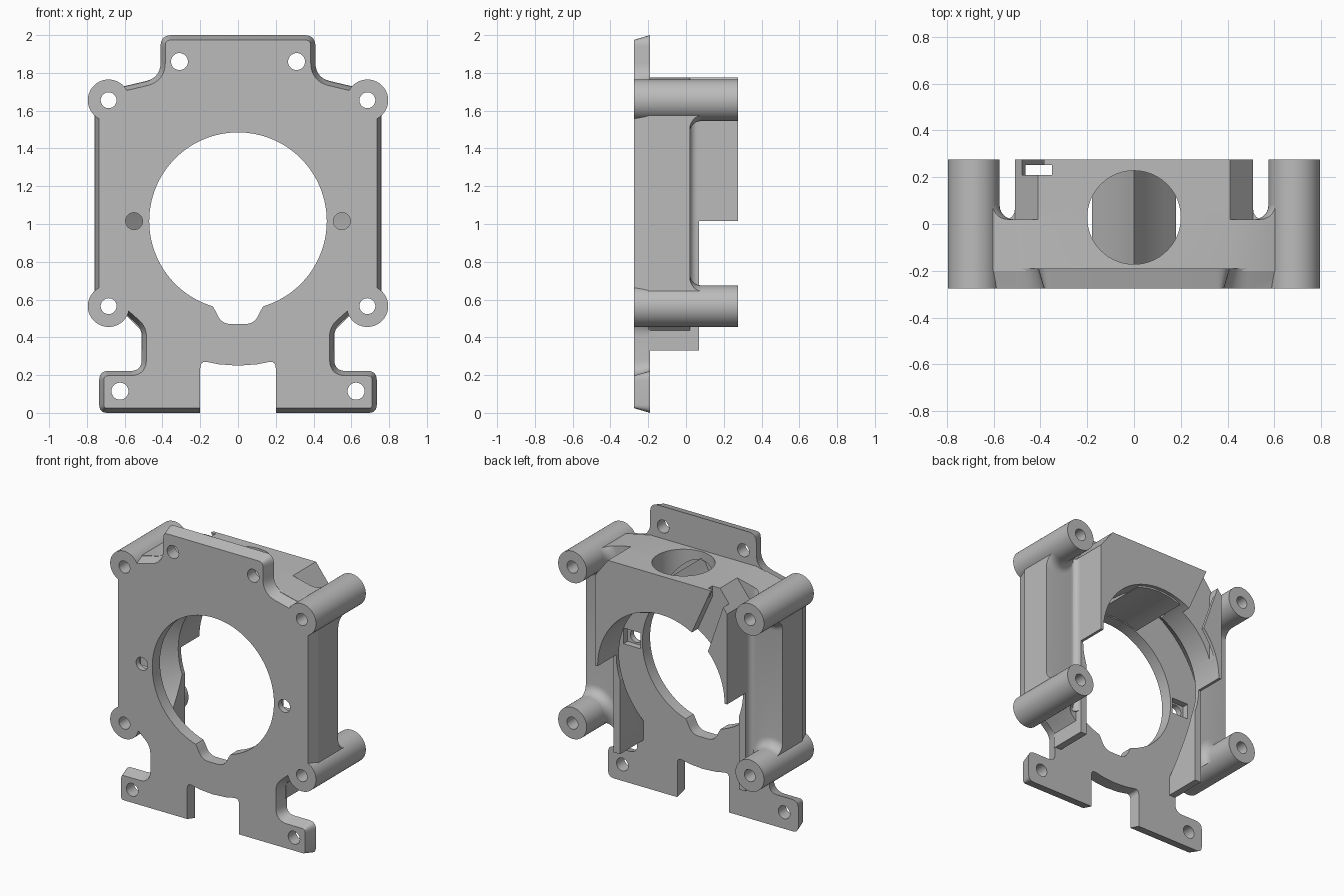
import bpy, bmesh, math
from mathutils import Vector, Matrix

if "Cube" in bpy.data.objects:
    bpy.data.objects.remove(bpy.data.objects["Cube"], do_unlink=True)

grey = bpy.data.materials.new("plain grey")
grey.use_nodes = True
grey.diffuse_color = (0.5, 0.5, 0.5, 1)
grey.node_tree.nodes["Principled BSDF"].inputs["Base Color"].default_value = (0.5, 0.5, 0.5, 1)

FRONT, BACK, REAR = -0.275, -0.19, 0.275   # plate front, plate back, rear of housing
HUB = 1.015                                # height of the bore axis
BOSSES = [(s * 0.685, z) for s in (-1, 1) for z in (0.565, 1.655)]


def finish(name, bm):
    bmesh.ops.recalc_face_normals(bm, faces=bm.faces)
    mesh = bpy.data.meshes.new(name)
    bm.to_mesh(mesh)
    bm.free()
    mesh.materials.append(grey)
    ob = bpy.data.objects.new(name, mesh)
    bpy.context.collection.objects.link(ob)
    return ob


def rounded(corners, steps=7):
    """Replace each (x, z, r) corner by a curve starting r away from it."""
    out = []
    for i, c in enumerate(corners):
        p, r = Vector(c[:2]), (c[2] if len(c) > 2 else 0)
        if not r:
            out.append(p)
            continue
        a = p + (Vector(corners[i - 1][:2]) - p).normalized() * r
        b = p + (Vector(corners[(i + 1) % len(corners)][:2]) - p).normalized() * r
        for k in range(steps + 1):
            t = k / steps
            out.append(a * (1 - t) ** 2 + p * 2 * t * (1 - t) + b * t * t)
    return out


def mirrored(half):
    """Close a right-hand half profile with its mirror image."""
    return half + [(-c[0], *c[1:]) for c in reversed(half) if c[0] != 0]


def inset_loop(pts, d):
    """Move a counter-clockwise loop inwards by d."""
    out = []
    for i, p in enumerate(pts):
        e1 = (p - pts[i - 1]).normalized()
        e2 = (pts[(i + 1) % len(pts)] - p).normalized()
        n1, n2 = Vector((-e1.y, e1.x)), Vector((-e2.y, e2.x))
        out.append(p + (n1 + n2) * d / max(0.4, 1 + n1.dot(n2)))
    return out


def prism(name, corners, y0, y1, draft=0):
    pts = rounded(corners)
    near = inset_loop(pts, draft) if draft else pts
    bm = bmesh.new()
    a = [bm.verts.new((p.x, y0, p.y)) for p in near]
    b = [bm.verts.new((p.x, y1, p.y)) for p in pts]
    bm.faces.new(a)
    bm.faces.new(b[::-1])
    for i in range(len(a)):
        bm.faces.new((a[i - 1], a[i], b[i], b[i - 1]))
    return finish(name, bm)


def box(name, x0, x1, y0, y1, z0, z1):
    return prism(name, [(x0, z0), (x1, z0), (x1, z1), (x0, z1)], y0, y1)


def lathe(name, x, z, profile, sides=64):
    """Solid of revolution along y from (radius, y) pairs."""
    bm = bmesh.new()
    rings = []
    for r, y in profile:
        ang = [2 * math.pi * k / sides for k in range(sides)]
        rings.append([bm.verts.new((x + r * math.cos(t), y, z + r * math.sin(t))) for t in ang])
    for a, b in zip(rings, rings[1:]):
        for k in range(sides):
            bm.faces.new((a[k - 1], a[k], b[k], b[k - 1]))
    bm.faces.new(rings[0])
    bm.faces.new(rings[-1])
    return finish(name, bm)


def combine(target, tool, operation="DIFFERENCE"):
    mod = target.modifiers.new("cut", "BOOLEAN")
    mod.operation, mod.solver, mod.object = operation, "EXACT", tool
    bpy.context.view_layer.objects.active = target
    bpy.ops.object.modifier_apply(modifier=mod.name)
    bpy.data.objects.remove(tool, do_unlink=True)


def drill(target, x, z, r, sides=40):
    combine(target, lathe("drill", x, z, [(r, -0.5), (r, 0.5)], sides))


# Front plate with drafted outer edges
plate = prism("front_plate", mirrored([
    (0.735, 0, 0.045), (0.735, 0.222, 0.05), (0.51, 0.222, 0.06), (0.51, 0.445, 0.04),
    (0.60, 0.525), (0.685, 0.565), (0.76, 0.565), (0.76, 1.655), (0.685, 1.71),
    (0.41, 1.775, 0.08), (0.41, 2, 0.06)]), FRONT, BACK, draft=0.025)
drill(plate, 0, HUB, 0.47, 128)
combine(plate, prism("key_notch", mirrored(
    [(0.085, 0.47, 0.05), (0.135, 0.57, 0.03), (0.2, 0.63)]), -0.5, 0.5))
combine(plate, prism("foot_gap", mirrored(
    [(0.2, -0.1), (0.2, 0.277, 0.04), (0.1, 0.257), (0, 0.25)]), -0.5, 0.5))
for s in (-1, 1):
    for x, z in ((0.31, 1.86), (0.625, 0.115), (0.55, HUB)):
        drill(plate, s * x, z, 0.045)
    combine(plate, box("nut_pocket", s * 0.55 - 0.065, s * 0.55 + 0.065,
                       -0.235, 0, HUB - 0.055, HUB + 0.055))

# Housing: side webs joined to a square block
web_half = [(0.51, 0.435), (0.60, 0.525), (0.685, 0.565), (0.76, 0.565),
            (0.76, 1.655), (0.685, 1.71), (0.41, 1.775)]
housing = prism("housing", mirrored(web_half), BACK - 0.01, 0.02)
crown = [(0.51, 1.645), (0.41, 1.775)]
combine(housing, prism("low_block", mirrored([(0.51, 0.33)] + crown), BACK - 0.01, 0.07), "UNION")
combine(housing, prism("high_block", mirrored([(0.51, HUB)] + crown), BACK - 0.005, REAR), "UNION")

# Flared boss roots and web fillets
arc = [math.radians(a) for a in range(0, 91, 15)]
for x, z in BOSSES:
    flare = lathe("flare", x, z, [(0.17, 0)] + [
        (0.17 - 0.06 * math.sin(a), 0.08 - 0.06 * math.cos(a)) for a in arc])
    combine(flare, prism("web_limit", mirrored(web_half), -0.1, 0.2), "INTERSECT")
    combine(housing, flare, "UNION")
for s in (-1, 1):
    bm = bmesh.new()
    ring = [(0.5, 0.01), (0.55, 0.01)] + [
        (0.55 - 0.04 * math.sin(a), 0.06 - 0.04 * math.cos(a)) for a in arc] + [(0.5, 0.06)]
    face = bm.faces.new([bm.verts.new((s * x, y, 0.5)) for x, y in ring])
    top = bmesh.ops.extrude_face_region(bm, geom=[face])["geom"]
    bmesh.ops.translate(bm, vec=(0, 0, 1.14),
                        verts=[v for v in top if isinstance(v, bmesh.types.BMVert)])
    combine(housing, finish("fillet", bm), "UNION")

# Hollow interior: flared bore, open lower bay, round inlet on top
combine(housing, lathe("bore", 0, HUB, [(0.82, BACK - 0.1), (0.49, 0.04), (0.49, 0.5)], 128))
combine(housing, box("lower_bay", -0.46, 0.46, -0.5, 0.5, 0.1, HUB))
bm = bmesh.new()
bmesh.ops.create_cone(bm, cap_ends=True, segments=80, radius1=0.2, radius2=0.2, depth=0.7,
                      matrix=Matrix.Translation((0, 0.028, 1.65)))
combine(housing, finish("inlet", bm))

# Slanted cable slot with an undercut in the rear corner
combine(housing, prism("slot", [(-0.53, 1.83), (-0.35, 1.31), (-0.235, 1.44), (-0.40, 1.81)],
                       0.21, 0.4))
combine(housing, box("undercut", -0.465, -0.35, 0.21, 0.252, 0.9, 1.9))
for x, z in BOSSES:
    drill(housing, x, z, 0.042)

# Flow splitter under the inlet
splitter = prism("flow_splitter", mirrored(
    [(0, 1.495), (0.09, 1.485), (0.18, 1.46), (0.13, 1.52), (0.06, 1.61), (0.02, 1.69), (0, 1.73)]),
    BACK - 0.01, 0.25)

# Corner bosses
parts = [plate, housing, splitter]
for x, z in BOSSES:
    name = ("upper" if z > 1 else "lower") + ("_left" if x > 0 else "_right") + "_boss"
    boss = lathe(name, x, z, [(0.11, FRONT), (0.11, REAR)])
    drill(boss, x, z, 0.042)
    drill(plate, x, z, 0.042)
    parts.append(boss)

bpy.ops.object.select_all(action="DESELECT")
for ob in parts:
    ob.select_set(True)
bpy.context.view_layer.objects.active = plate
bpy.ops.object.shade_smooth_by_angle(angle=math.radians(30))
